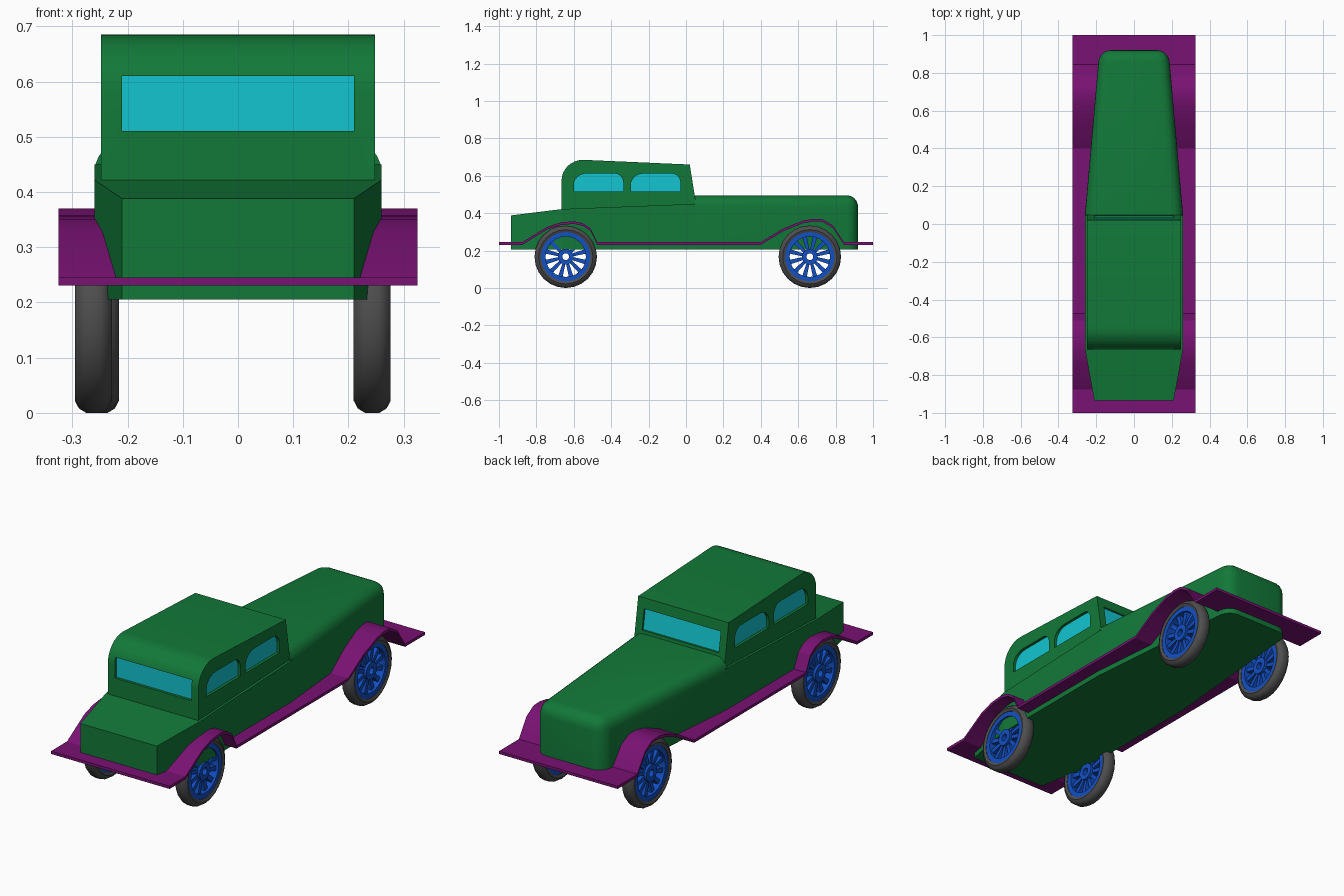
import bpy, bmesh
from math import sin, cos, pi, radians

if "Cube" in bpy.data.objects:
    bpy.data.objects.remove(bpy.data.objects["Cube"])


def material(name, rgb):
    m = bpy.data.materials.new(name)
    m.diffuse_color = (*rgb, 1)
    m.use_nodes = True
    m.node_tree.nodes["Principled BSDF"].inputs["Base Color"].default_value = m.diffuse_color
    return m


GREEN = material("green_paint", (0.006, 0.19, 0.04))
PURPLE = material("purple_paint", (0.19, 0.006, 0.17))
CYAN = material("glass", (0.006, 0.56, 0.63))
BLUE = material("blue_metal", (0.006, 0.08, 0.55))
RUBBER = material("rubber", (0.075, 0.075, 0.075))


def finish(bm, name, mat, smooth=30):
    bmesh.ops.recalc_face_normals(bm, faces=bm.faces[:])
    me = bpy.data.meshes.new(name)
    bm.to_mesh(me)
    bm.free()
    ob = bpy.data.objects.new(name, me)
    bpy.context.collection.objects.link(ob)
    if mat:
        me.materials.append(mat)
    if smooth:
        smooth_by_angle(ob, smooth)
    return ob


def smooth_by_angle(ob, angle=30):
    bpy.ops.object.select_all(action='DESELECT')
    ob.select_set(True)
    bpy.context.view_layer.objects.active = ob
    bpy.ops.object.shade_smooth_by_angle(angle=radians(angle))


def prism(name, yz, x0, x1, mat=None, smooth=0):
    """Side profile (y, z) extruded from x0 to x1."""
    bm = bmesh.new()
    a = [bm.verts.new((x0, y, z)) for y, z in yz]
    b = [bm.verts.new((x1, y, z)) for y, z in yz]
    bm.faces.new(a)
    bm.faces.new(b)
    for i in range(len(yz)):
        j = (i + 1) % len(yz)
        bm.faces.new((a[i], a[j], b[j], b[i]))
    return finish(bm, name, mat, smooth)


def arc(cy, cz, ry, rz, a0, a1, n=6):
    return [(cy + ry * cos(radians(a0 + (a1 - a0) * i / n)),
             cz + rz * sin(radians(a0 + (a1 - a0) * i / n))) for i in range(n + 1)]


def loft(bm, sections):
    """Box sections: (y, half width, bottom z, top z)."""
    rings = [[bm.verts.new((sx * w, y, z)) for sx, z in ((-1, z0), (1, z0), (1, z1), (-1, z1))]
             for y, w, z0, z1 in sections]
    for r, s in zip(rings, rings[1:]):
        for i in range(4):
            j = (i + 1) % 4
            bm.faces.new((r[i], r[j], s[j], s[i]))
    bm.faces.new(rings[0])
    bm.faces.new(rings[-1])
    return rings


# Lower body with tapered tail
bm = bmesh.new()
loft(bm, [(-0.935, 0.21, 0.205, 0.388), (-0.66, 0.26, 0.205, 0.422), (0.06, 0.26, 0.205, 0.45)])
finish(bm, "lower_body", GREEN, 0)

# Hood with rounded top and nose edges
bm = bmesh.new()
back, nose = loft(bm, [(0.045, 0.26, 0.205, 0.495), (0.92, 0.183, 0.205, 0.495)])
pairs = [(back[2], nose[2]), (back[3], nose[3]), (nose[2], nose[3]), (nose[1], nose[2]), (nose[0], nose[3])]
bmesh.ops.bevel(bm, geom=[bm.edges.get(p) for p in pairs], offset=0.06, segments=6,
                profile=0.5, affect='EDGES')
finish(bm, "hood", GREEN, 35)

# Cabin with rounded rear roof
cabin = prism("cabin", [(0.06, 0.41), (0.02, 0.66)] + arc(-0.55, 0.575, 0.115, 0.11, 90, 180, 8)
              + [(-0.665, 0.41)], -0.248, 0.248, GREEN)


def window_shape(y0, y1, r0, r1):
    z0, z1 = 0.515, 0.612
    return ([(y0, z0), (y1, z0)] + arc(y1 - r1, z1 - 0.05, r1, 0.05, 0, 90)
            + arc(y0 + r0, z1 - 0.06, r0, 0.06, 90, 180))


def slant(y_out, y_in):
    """Windscreen profile parallel to the sloped cabin front."""
    def f(z, d):
        return 0.06 - (z - 0.41) * 0.16 + d
    return [(f(0.51, y_out), 0.51), (f(0.61, y_out), 0.61), (f(0.61, y_in), 0.61), (f(0.51, y_in), 0.51)]


def box(y0, y1):
    return [(y0, 0.51), (y1, 0.51), (y1, 0.61), (y0, 0.61)]


# Window recesses and glass: (name, cutter profile, glass profile, cutter x, glass x)
panes = [("windscreen", slant(0.05, -0.015), slant(-0.01, -0.025), (-0.21, 0.21), (-0.21, 0.21)),
         ("rear_window", box(-0.75, -0.645), box(-0.652, -0.635), (-0.21, 0.21), (-0.21, 0.21))]
for label, shape in (("rear", window_shape(-0.60, -0.335, 0.07, 0.045)),
                     ("front", window_shape(-0.295, -0.03, 0.07, 0.045))):
    for side, s in (("left", -1), ("right", 1)):
        panes.append((f"{side}_{label}_side_window", shape, shape,
                      (s * 0.23, s * 0.3), (s * 0.222, s * 0.234)))

for name, cut, glass, cx, gx in panes:
    cutter = prism(name + "_cutter", cut, *cx)
    cutter.hide_render = True
    mod = cabin.modifiers.new("recess", 'BOOLEAN')
    mod.operation = 'DIFFERENCE'
    mod.solver = 'EXACT'
    mod.object = cutter
    bpy.context.view_layer.objects.active = cabin
    bpy.ops.object.modifier_apply(modifier=mod.name)
    bpy.data.objects.remove(cutter)
    prism(name, glass, *gx, CYAN)
smooth_by_angle(cabin)

# Full-width fender and running board sheet
path = [(-1, .245), (-.875, .245), (-.74, .328), (-.67, .35), (-.6, .357), (-.55, .345), (-.51, .318),
        (-.475, .245), (.4, .245), (.52, .318), (.625, .36), (.68, .37), (.73, .368), (.785, .335),
        (.845, .245), (1, .245)]
prism("fenders", path + [(y, z - 0.014) for y, z in reversed(path)], -0.325, 0.325, PURPLE, 30)


def lathe(bm, profile, n=24):
    """Closed (x, radius) profile turned about the x axis."""
    rings = [[bm.verts.new((x, r * sin(2 * pi * k / n), -r * cos(2 * pi * k / n))) for x, r in profile]
             for k in range(n)]
    m = len(profile)
    for k in range(n):
        a, b = rings[k], rings[(k + 1) % n]
        for i in range(m):
            j = (i + 1) % m
            bm.faces.new((a[i], a[j], b[j], b[i]))


def ring(w, r0, r1):
    return [(-w, r0), (w, r0), (w, r1), (-w, r1)]


def spoke(bm, angle, r0, r1, w0, w1, t):
    c, s = cos(angle), sin(angle)
    faces = []
    for x in (-t, t):
        pts = [(r0, -w0), (r1, -w1), (r1, w1), (r0, w0)]
        faces.append([bm.verts.new((x, r * c - w * s, r * s + w * c)) for r, w in pts])
    a, b = faces
    bm.faces.new(a)
    bm.faces.new(b)
    for i in range(4):
        j = (i + 1) % 4
        bm.faces.new((a[i], a[j], b[j], b[i]))


# Wheels: tyre plus spoked rim
for name, x, y in (("left_tail", -0.262, -0.643), ("left_nose", -0.249, 0.662),
                   ("right_tail", 0.243, -0.643), ("right_nose", 0.243, 0.662)):
    bm = bmesh.new()
    lathe(bm, [(-0.028, 0.132), (0.028, 0.132), (0.0335, 0.145), (0.026, 0.159), (0.013, 0.167),
               (-0.013, 0.167), (-0.026, 0.159), (-0.0335, 0.145)])
    tyre = finish(bm, name + "_tyre", RUBBER, 40)
    bm = bmesh.new()
    lathe(bm, ring(0.026, 0.108, 0.134))
    lathe(bm, ring(0.026, 0.018, 0.042))
    for k in range(12):
        spoke(bm, 2 * pi * (k + 0.5) / 12, 0.036, 0.112, 0.008, 0.012, 0.014)
    rim = finish(bm, name + "_spoked_rim", BLUE, 30)
    for ob in (tyre, rim):
        ob.location = (x, y, 0.167)
